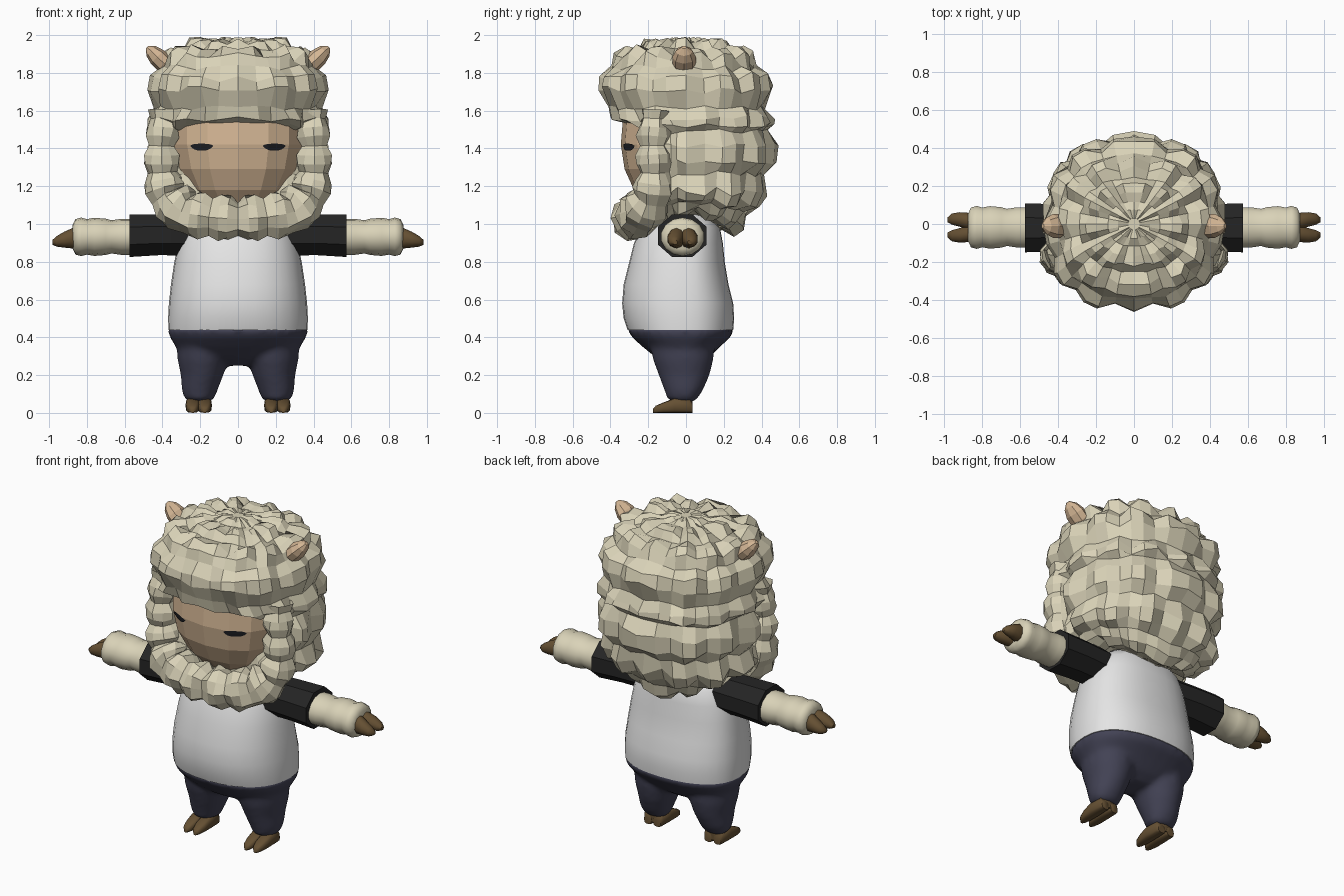
import bpy, bmesh, math, random
from mathutils import Vector
from mathutils.bvhtree import BVHTree

if "Cube" in bpy.data.objects:
    bpy.data.objects.remove(bpy.data.objects["Cube"])

random.seed(7)


def material(name, r, g, b):
    m = bpy.data.materials.new(name)
    m.diffuse_color = (r, g, b, 1)
    m.use_nodes = True
    m.node_tree.nodes["Principled BSDF"].inputs["Base Color"].default_value = m.diffuse_color
    return m


WOOL = material("cream wool", .70, .65, .48)
SKIN = material("tan skin", .66, .47, .30)
SHIRT = material("white shirt", .78, .78, .78)
PANTS = material("navy trousers", .055, .055, .09)
SLEEVE = material("black sleeve", .018, .018, .018)
HOOF = material("brown hoof", .13, .08, .033)
EYE = material("dark eye", .013, .014, .018)


def add_loft(bm, rings, caps=True):
    """Skin closed rings of points with quads."""
    vs = [[bm.verts.new(p) for p in r] for r in rings]
    n = len(vs[0])
    for a, b in zip(vs, vs[1:]):
        for i in range(n):
            j = (i + 1) % n
            bm.faces.new((a[i], a[j], b[j], b[i]))
    if caps:
        bm.faces.new(vs[0])
        bm.faces.new(vs[-1])


def make(name, lofts, mat, smooth=None, mirror=False, caps=True):
    bm = bmesh.new()
    for rings in lofts:
        add_loft(bm, rings, caps)
    bmesh.ops.recalc_face_normals(bm, faces=bm.faces)
    me = bpy.data.meshes.new(name)
    bm.to_mesh(me)
    bm.free()
    me.materials.append(mat)
    ob = bpy.data.objects.new(name, me)
    bpy.context.collection.objects.link(ob)
    if smooth:
        bpy.ops.object.select_all(action='DESELECT')
        ob.select_set(True)
        bpy.context.view_layer.objects.active = ob
        bpy.ops.object.shade_smooth_by_angle(angle=math.radians(smooth))
    if mirror:
        ob.modifiers.new("mirror", 'MIRROR')
    return ob


def spow(v, e):
    return math.copysign(abs(v) ** e, v)


def oval(z, w, front, back, n=24, power=2.0, cx=0):
    """Horizontal superellipse ring; starts at the front."""
    pts = []
    for i in range(n):
        a = math.tau * i / n
        c = spow(math.cos(a), 2 / power)
        y = front * c if c > 0 else -back * c
        pts.append(Vector((cx + w * spow(math.sin(a), 2 / power), y, z)))
    return pts


def section_x(x, cy, cz, ry, rz, n):
    """Ring across the x axis."""
    return [Vector((x, cy + ry * math.cos(math.tau * (i + .5) / n),
                    cz + rz * math.sin(math.tau * (i + .5) / n))) for i in range(n)]


def resample(table, count):
    """Evenly spaced linear samples along a list of tuples."""
    d = [0]
    for a, b in zip(table, table[1:]):
        d.append(d[-1] + (Vector(a) - Vector(b)).length)
    out, k = [], 0
    for i in range(count):
        s = d[-1] * i / (count - 1)
        while k < len(d) - 2 and s > d[k + 1]:
            k += 1
        out.append(Vector(table[k]).lerp(Vector(table[k + 1]), (s - d[k]) / (d[k + 1] - d[k])))
    return out


# shirt
make("shirt", [[oval(*r, n=32, power=2.3) for r in (
    (.44, .368, -.31, .25), (.50, .370, -.33, .255), (.58, .366, -.338, .25),
    (.68, .355, -.33, .225), (.80, .337, -.30, .205), (.90, .315, -.275, .195),
    (.98, .28, -.235, .18), (1.05, .2, -.17, .14))]], SHIRT, 50)

# trousers: hips and two legs fused by remeshing
hips = [oval(*r, n=32, power=2.3) for r in (
    (.25, .10, -.08, .06), (.29, .25, -.155, .12), (.35, .33, -.23, .18),
    (.40, .36, -.285, .235), (.44, .372, -.31, .255), (.452, .355, -.30, .24))]
legs = [[oval(z, w, f, b, 20, 2, s * cx) for z, w, f, b, cx in (
    (.06, .055, -.07, .04, .205), (.075, .078, -.10, .06, .205), (.12, .095, -.115, .09, .203),
    (.20, .113, -.145, .125, .19), (.28, .135, -.175, .145, .185), (.36, .14, -.19, .15, .185))]
    for s in (1, -1)]
pants = make("trousers", [hips] + legs, PANTS)
rm = pants.modifiers.new("fuse", 'REMESH')
rm.mode, rm.voxel_size, rm.use_smooth_shade = 'VOXEL', .016, True
sm = pants.modifiers.new("soften", 'SMOOTH')
sm.factor, sm.iterations = .5, 5

# hooves: two toes and an ankle per foot
feet = []
for cx in (.176, .240):
    toe = []
    for y, w, h in ((.035, .025, .05), (.02, .034, .075), (-.06, .038, .078),
                    (-.12, .034, .055), (-.16, .024, .038), (-.175, .010, .022)):
        toe.append([Vector((cx + w * spow(math.cos(a), .7), y, h / 2 + h / 2 * spow(math.sin(a), .6)))
                    for a in (math.tau * i / 12 for i in range(12))])
    feet.append(toe)
feet.append([oval(z, .06, -.07, .035, 12, 2, .208) for z in (.02, .10)])
make("hooves", feet, HOOF, 50, True)

# sleeves, woolly forearms and cloven hands
make("sleeves", [[section_x(x, -.02, z, ry, rz, 8) for x, z, ry, rz in (
    (.25, .94, .125, .115), (.42, .942, .135, .116), (.575, .938, .14, .122))]], SLEEVE, 30, True)
make("woolly_forearms", [[section_x(x, -.018, .932, r * 1.14, r, 14) for x, r in (
    (.55, .095), (.62, .095), (.67, .088), (.70, .096), (.76, .101),
    (.80, .094), (.83, .102), (.86, .094), (.875, .065))]], WOOL, 50, True)
make("hands", [[section_x(x, -.018 + s * o, z, ry, rz, 10) for x, o, z, ry, rz in (
    (.84, .028, .928, .042, .058), (.88, .034, .924, .046, .053), (.92, .042, .917, .040, .042),
    (.96, .044, .908, .031, .028), (.983, .040, .903, .014, .012))] for s in (1, -1)],
    HOOF, 50, True)

# face
face = make("face", [[oval(*r, n=16, power=2.4) for r in (
    (1.08, .17, -.19, .05), (1.18, .27, -.275, .1), (1.29, .33, -.325, .1),
    (1.42, .36, -.345, .1), (1.54, .36, -.335, .1), (1.61, .32, -.28, .1))]], SKIN)

# eyes: thin plates laid on the face
bvh = BVHTree.FromObject(face, bpy.context.evaluated_depsgraph_get())
bm = bmesh.new()
cols = []
for i in range(11):
    t = i / 5 - 1
    x = .192 + .06 * t
    top, bot = 1.425 - .010 * t ** 4, 1.411 - .022 * (1 - abs(t) ** 3)
    col = []
    for z in (top, (top + bot) / 2, bot):
        hit = bvh.ray_cast(Vector((x, -1, z)), Vector((0, 1, 0)))[0]
        col.append(bm.verts.new(hit + Vector((0, -.006, 0))))
    cols.append(col)
for a, b in zip(cols, cols[1:]):
    for k in (0, 1):
        bm.faces.new((a[k + 1], b[k + 1], b[k], a[k]))
me = bpy.data.meshes.new("eyes")
bm.to_mesh(me)
bm.free()
me.materials.append(EYE)
eyes = bpy.data.objects.new("eyes", me)
bpy.context.collection.objects.link(eyes)
eyes.modifiers.new("mirror", 'MIRROR')

# main fleece: head hull with a brick pattern of raised flat lumps
N, ROWS, MID = 36, 26, Vector((0, 0, 1.45))
profile = ((.97, .10, -.06, .10), (.95, .25, -.15, .22), (1.03, .39, -.19, .33), (1.15, .45, -.20, .40),
           (1.27, .46, -.20, .44), (1.38, .465, -.20, .46), (1.49, .46, -.21, .45),
           (1.54, .455, -.36, .44), (1.62, .455, -.42, .44), (1.75, .45, -.455, .43),
           (1.86, .41, -.40, .37), (1.94, .31, -.27, .26), (1.975, .14, -.12, .12), (1.98, .03, -.03, .03))
rings = []
for r, (z, w, f, b) in enumerate(resample(profile, ROWS)):
    ring = oval(z, w, f, b, N, 2.4)
    # the same jitter on the left and the right
    jitter = [(random.uniform(-.010, .010), random.uniform(-.014, .014)) for _ in range(N // 2 + 1)]
    for i, p in enumerate(ring):
        k = min(i, N - i)
        side = math.sin(math.tau * i / N) ** 2
        if z < 1.15:  # hem lifts over the shoulders
            p.z += (1.15 - z) * .5 * side
        groove = (r % 3 == 2) + ((k + 1 + (r // 3) % 2) % 3 == 0)
        amp = min(1, w / .3)
        p += (p - MID).normalized() * ((.024, -.018, -.03)[groove] + jitter[k][0]) * amp
        p.z += jitter[k][1] * amp
    rings.append(ring)
make("head_fleece", [rings], WOOL)

# side locks and beard: one lumpy tube round the face
path = ((.39, -.16, 1.60, .075), (.405, -.175, 1.42, .078), (.405, -.165, 1.25, .09),
        (.375, -.18, 1.14, .105), (.29, -.23, 1.06, .112), (.15, -.265, 1.035, .108),
        (0, -.28, 1.025, .105))
pts = resample(path, 20)
tube = []
for r, p in enumerate(pts):
    t = (pts[min(r + 1, 19)].xyz - pts[max(r - 1, 0)].xyz).normalized()
    if r == 19:
        t = Vector((-1, 0, 0))
    u = (Vector((0, -1, 0)) + t * t.y).normalized()
    v = t.cross(u)
    ring = []
    for i in range(10):
        a = math.tau * i / 10
        lump = (1.1, 1.1, .85)[(r + 1) % 3] + (.08 if (i + r // 3) % 2 else -.06)
        q = p.xyz + (u * math.cos(a) + v * math.sin(a)) * p.w * (lump + random.uniform(-.06, .06))
        if r == 19:
            q.x = 0
        ring.append(q)
    tube.append(ring)
make("locks_and_beard", [tube], WOOL, mirror=True, caps=False)

# ears: short blunt cones
axis = Vector((.72, 0, .69)).normalized()
up = Vector((-axis.z, 0, axis.x))
ear = []
for s, rad in ((0, .04), (.05, .058), (.10, .058), (.145, .042), (.175, .012)):
    c = Vector((.355, -.01, 1.815)) + axis * s
    ear.append([c + (up * .85 * math.cos(a) + Vector((0, 1.08, 0)) * math.sin(a)) * rad
                for a in (math.tau * i / 8 for i in range(8))])
make("ears", [ear], SKIN, mirror=True)
